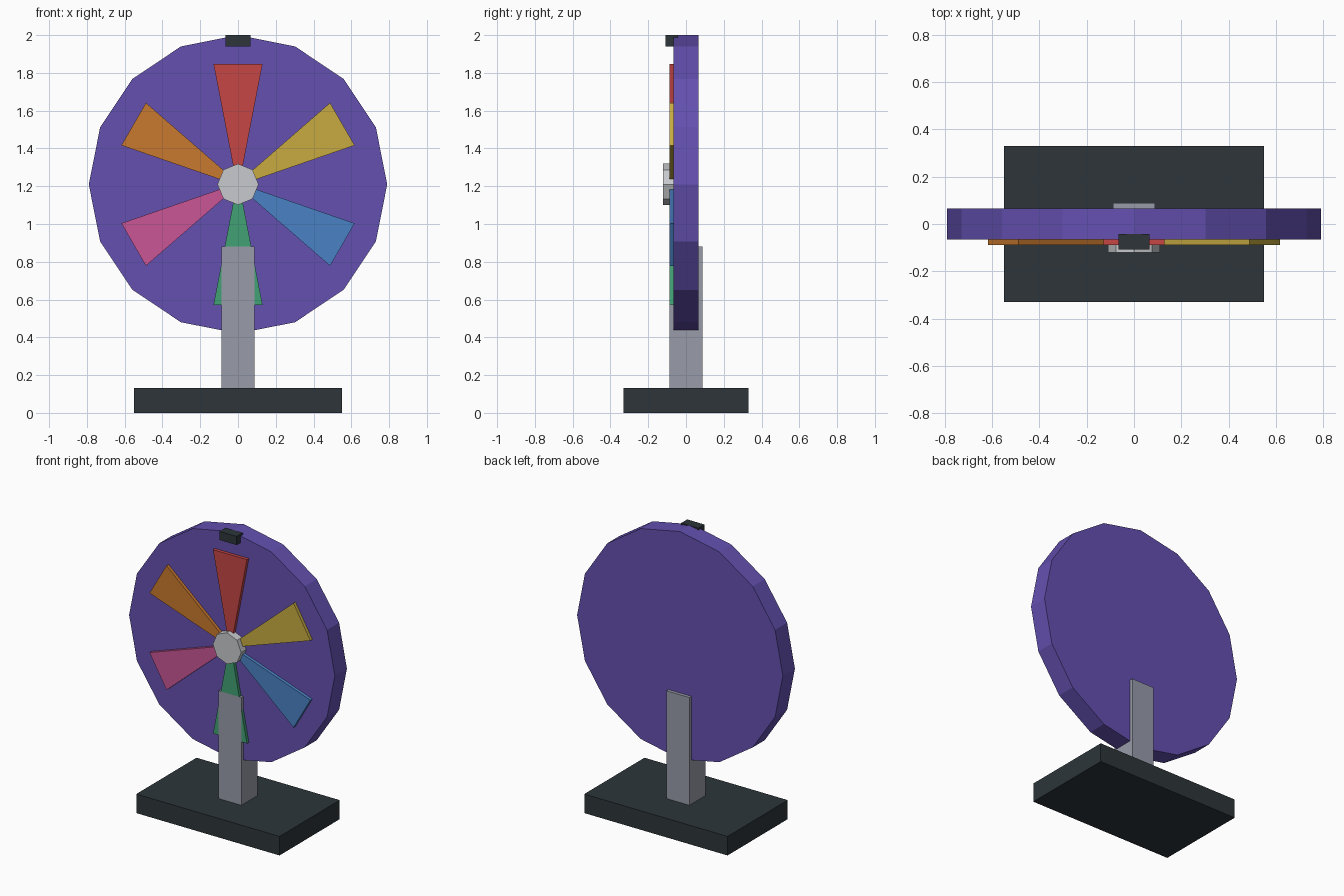
import bpy, bmesh, math

if "Cube" in bpy.data.objects:
    bpy.data.objects.remove(bpy.data.objects["Cube"])

def material(name, rgb):
    m = bpy.data.materials.new(name)
    lin = [(c / 255 / 12.92) if c < 11 else ((c / 255 + 0.055) / 1.055) ** 2.4 for c in rgb]
    m.diffuse_color = (*lin, 1)
    m.use_nodes = True
    m.node_tree.nodes["Principled BSDF"].inputs["Base Color"].default_value = m.diffuse_color
    return m

def prism(name, outline, y0, y1, mat):
    """Extrude an (x, z) outline from y0 to y1."""
    bm = bmesh.new()
    face = bm.faces.new([bm.verts.new((x, y0, z)) for x, z in outline])
    side = bmesh.ops.extrude_face_region(bm, geom=[face])["geom"]
    bmesh.ops.translate(bm, vec=(0, y1 - y0, 0),
                        verts=[v for v in side if isinstance(v, bmesh.types.BMVert)])
    bmesh.ops.recalc_face_normals(bm, faces=bm.faces)
    mesh = bpy.data.meshes.new(name)
    bm.to_mesh(mesh)
    bm.free()
    mesh.materials.append(mat)
    ob = bpy.data.objects.new(name, mesh)
    bpy.context.collection.objects.link(ob)
    return ob

def block(name, half_x, y0, y1, z0, z1, mat):
    return prism(name, [(-half_x, z0), (half_x, z0), (half_x, z1), (-half_x, z1)], y0, y1, mat)

def ngon(radius, sides):
    return [(radius * math.cos(2 * math.pi * i / sides),
             CZ + radius * math.sin(2 * math.pi * i / sides)) for i in range(sides)]

CZ = 1.21  # wheel centre height

charcoal = material("charcoal", (45, 53, 58))
grey = material("grey", (152, 156, 170))
purple = material("purple", (100, 80, 176))
white = material("white", (200, 202, 205))

# Stand
block("base", 0.55, -0.33, 0.33, 0, 0.132, charcoal)
block("post", 0.088, -0.088, 0.088, 0.132, 0.88, grey)

# Wheel, hub and pointer
prism("wheel_disc", ngon(0.79, 16), -0.066, 0.066, purple)
prism("hub", ngon(0.109, 8), -0.121, -0.06, white)
block("pointer", 0.066, -0.108, -0.042, 1.94, 2.0, charcoal)

# Six tapered colour wedges, clockwise from the top
wedge_colours = [("red", (199, 70, 70)), ("yellow", (200, 171, 66)), ("blue", (74, 130, 197)),
                 ("green", (66, 161, 117)), ("pink", (202, 86, 149)), ("orange", (201, 121, 46))]
for i, (name, rgb) in enumerate(wedge_colours):
    a = -math.pi / 3 * i
    points = [(-0.02, 0.07), (0.02, 0.07), (0.13, 0.638), (-0.13, 0.638)]
    outline = [(x * math.cos(a) - r * math.sin(a), CZ + x * math.sin(a) + r * math.cos(a))
               for x, r in points]
    prism(name + "_wedge", outline, -0.088, -0.06, material(name, rgb))
